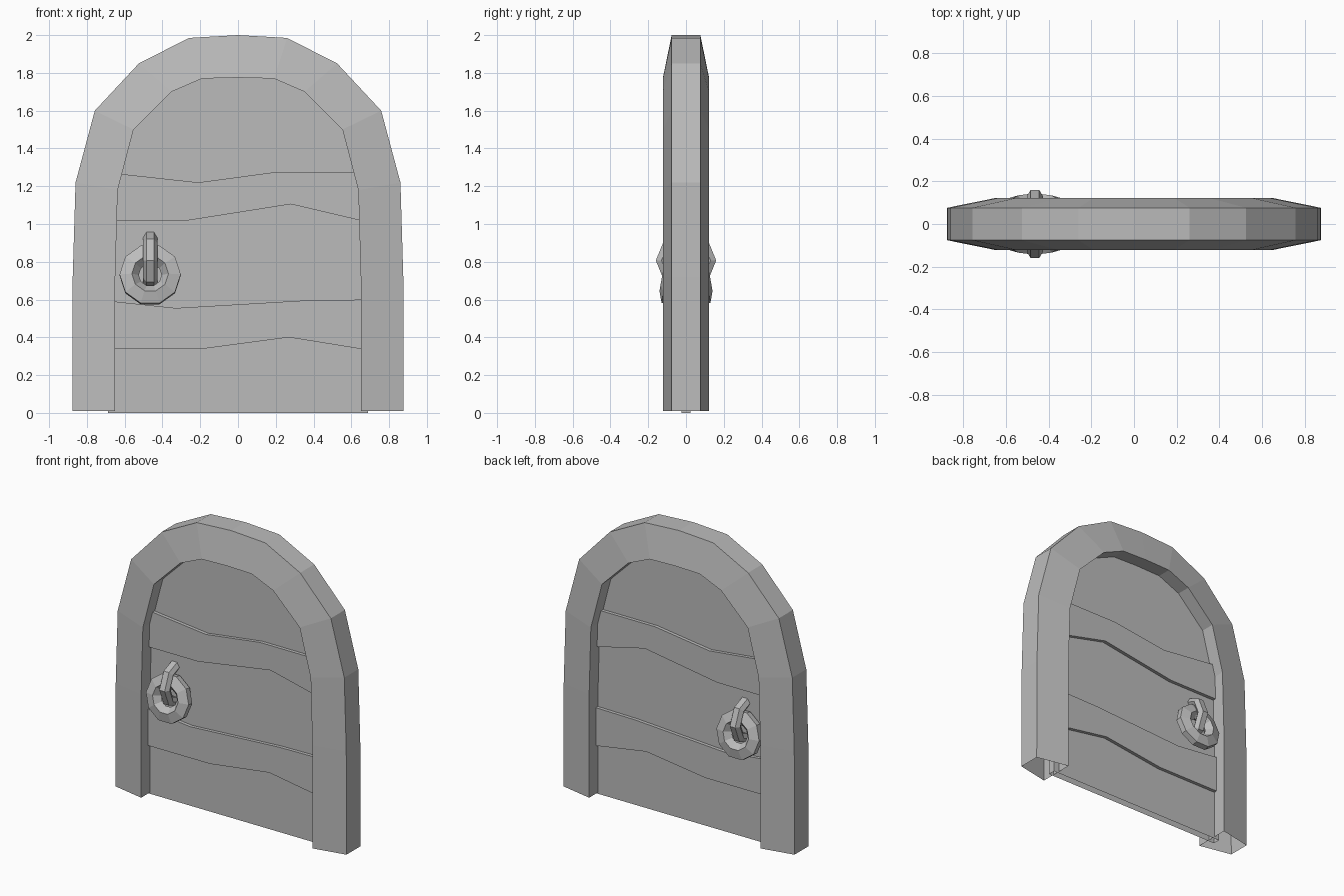
import bpy, bmesh
from math import sin, cos, pi, radians
from mathutils import Matrix

if "Cube" in bpy.data.objects:
    bpy.data.objects.remove(bpy.data.objects["Cube"])

grey = bpy.data.materials.new("plain_grey")
grey.use_nodes = True
grey.diffuse_color = (0.5, 0.5, 0.5, 1)
grey.node_tree.nodes["Principled BSDF"].inputs["Base Color"].default_value = (0.5, 0.5, 0.5, 1)


def build(name, loops, closed, close_loops=True, caps=False, matrix=Matrix()):
    """Bridge successive point loops into one flat-shaded object."""
    bm = bmesh.new()
    rows = [[bm.verts.new(p) for p in loop] for loop in loops]
    pairs = list(zip(rows, rows[1:])) + ([(rows[-1], rows[0])] if closed else [])
    for a, b in pairs:
        n = len(a)
        for i in range(n if close_loops else n - 1):
            j = (i + 1) % n
            bm.faces.new((a[i], a[j], b[j], b[i]))
    if caps:
        bm.faces.new(rows[0])
        bm.faces.new(rows[-1])
    bmesh.ops.recalc_face_normals(bm, faces=bm.faces)
    bm.transform(matrix)
    mesh = bpy.data.meshes.new(name)
    bm.to_mesh(mesh)
    bm.free()
    mesh.materials.append(grey)
    obj = bpy.data.objects.new(name, mesh)
    bpy.context.collection.objects.link(obj)
    return obj


def mirrored(half):
    """Complete an arch whose last point lies on the centre line."""
    return half + [(-x, z) for x, z in reversed(half[:-1])]


def prism(name, outline, depth, close_loops=True, caps=True):
    loops = [[(x, y, z) for x, z in outline] for y in (-depth, depth)]
    return build(name, loops, False, close_loops, caps)


def ring(name, section, segments, start, matrix):
    """Sweep a (radius, height) section around the local z axis."""
    loops = []
    for i in range(segments):
        a = start + 2 * pi * i / segments
        loops.append([(r * cos(a), r * sin(a), h) for r, h in section])
    return build(name, loops, True, matrix=matrix)


# Arched frame with bevelled faces, open at the feet
outer = mirrored([(.877, .01), (.875, .72), (.86, 1.22), (.758, 1.6),
                  (.525, 1.85), (.26, 1.985), (0, 2)])
inner = mirrored([(.65, .01), (.65, .72), (.637, 1.18), (.553, 1.5),
                  (.352, 1.7), (.19, 1.77), (0, 1.775)])
build("door_frame", [[(ox, -.076, oz), (ox, .076, oz), (ix, .122, iz), (ix, -.122, iz)]
                     for (ox, oz), (ix, iz) in zip(outer, inner)], False)

# Door leaf tucked into the frame
leaf = [(i[0] + (o[0] - i[0]) * .17, i[1] + (o[1] - i[1]) * .17)
        for o, i in zip(outer, inner)]
leaf[0], leaf[-1] = (leaf[0][0], 0), (leaf[-1][0], 0)
prism("door_leaf", leaf, .025, close_loops=False)

# Two raised wavy planks, showing on both sides of the leaf
planks = {
    "upper_plank": ([(-.685, 1.272), (-.21, 1.22), (.2, 1.275), (.685, 1.275)],
                    [(-.685, 1.018), (-.27, 1.018), (.28, 1.105), (.685, 1.01)]),
    "lower_plank": ([(-.685, .593), (-.33, .555), (.35, .595), (.685, .6)],
                    [(-.685, .34), (-.18, .34), (.27, .4), (.685, .333)]),
}
for name, (top, bottom) in planks.items():
    prism(name, top + bottom[::-1], .048)

# Ring holder passing through the leaf
holder = [(.16, -.02), (.16, .02), (.13, .038), (.1, .02), (.1, -.02), (.13, -.038)]
ring("ring_holder", holder, 8, 0,
     Matrix.Translation((-.465, 0, .807)) @ Matrix.Rotation(pi / 2, 4, 'Y'))

# Pull rings, leaning outwards at the bottom
pull = [(.162, -.02), (.162, .02), (.097, .042), (.06, 0), (.097, -.042)]
for name, side in (("front_pull_ring", -1), ("back_pull_ring", 1)):
    lean = Matrix.Rotation(pi / 2 + side * radians(10), 4, 'X')
    ring(name, pull, 10, pi / 10 - pi / 2,
         Matrix.Translation((-.465, side * .083, .73)) @ lean)
